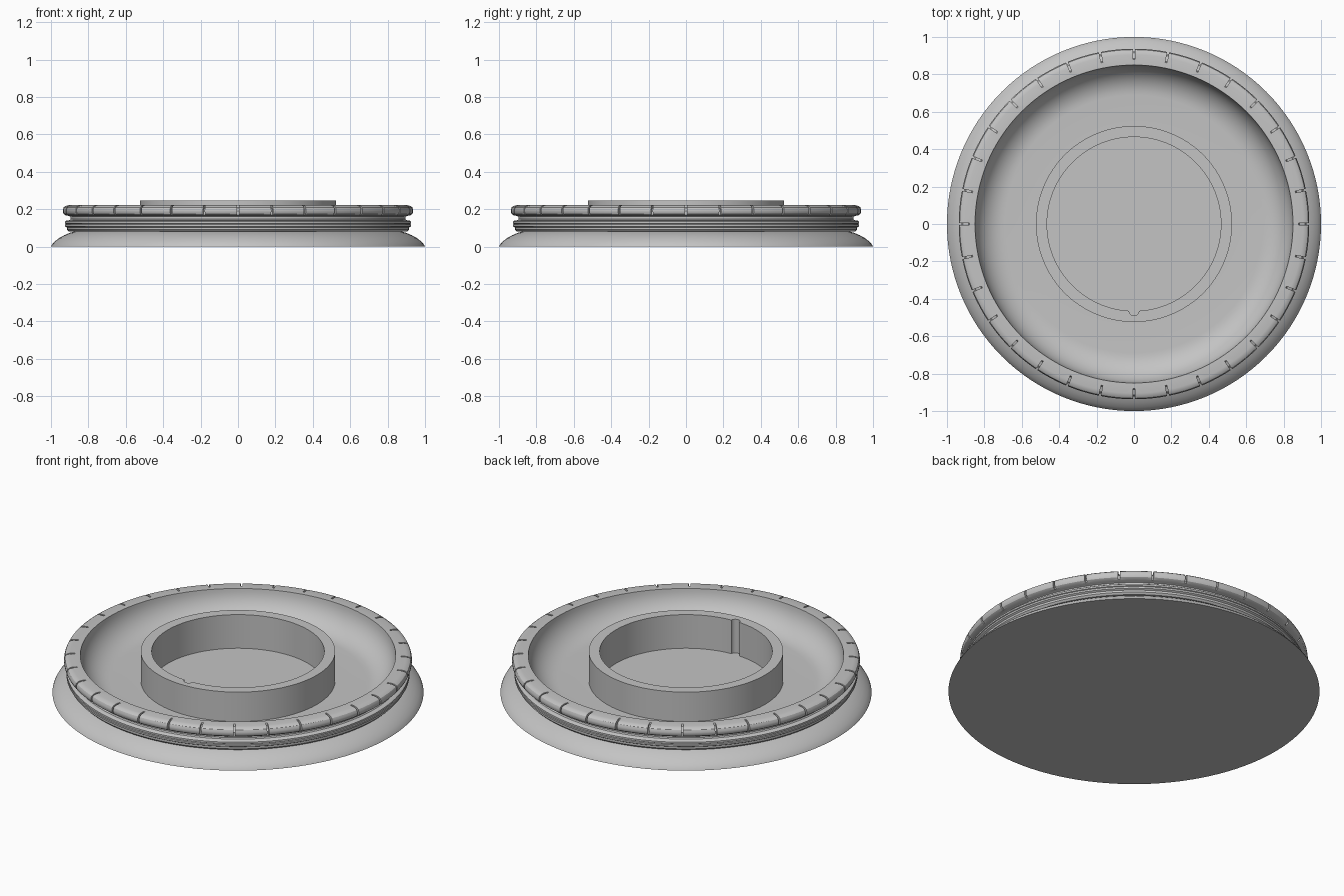
import bpy, bmesh, math
from mathutils import Matrix, Vector

if "Cube" in bpy.data.objects:
    bpy.data.objects.remove(bpy.data.objects["Cube"], do_unlink=True)

SEGMENTS = 128
NOTCHES = 32

grey = bpy.data.materials.new("plain_grey")
grey.use_nodes = True
grey.diffuse_color = (0.55, 0.55, 0.55, 1)
grey.node_tree.nodes["Principled BSDF"].inputs["Base Color"].default_value = (0.55, 0.55, 0.55, 1)


def make_object(name, bm):
    bmesh.ops.recalc_face_normals(bm, faces=bm.faces)
    mesh = bpy.data.meshes.new(name)
    bm.to_mesh(mesh)
    bm.free()
    mesh.materials.append(grey)
    obj = bpy.data.objects.new(name, mesh)
    bpy.context.collection.objects.link(obj)
    return obj


def revolve(name, profile, closed=False):
    """Turn an (r, z) profile around the z axis."""
    bm = bmesh.new()
    verts = [bm.verts.new((r, 0, z)) for r, z in profile]
    edges = [bm.edges.new(pair) for pair in zip(verts, verts[1:])]
    if closed:
        edges.append(bm.edges.new((verts[-1], verts[0])))
    bmesh.ops.spin(bm, geom=verts + edges, cent=(0, 0, 0), axis=(0, 0, 1),
                   angle=math.tau, steps=SEGMENTS)
    bmesh.ops.remove_doubles(bm, verts=bm.verts, dist=1e-5)
    return make_object(name, bm)


def cut(obj, cutter):
    cutter.hide_render = True
    mod = obj.modifiers.new("cut", 'BOOLEAN')
    mod.operation = 'DIFFERENCE'
    mod.solver = 'EXACT'
    mod.object = cutter
    select(obj)
    bpy.ops.object.modifier_apply(modifier=mod.name)
    bpy.data.objects.remove(cutter, do_unlink=True)


def select(obj):
    bpy.ops.object.select_all(action='DESELECT')
    obj.select_set(True)
    bpy.context.view_layer.objects.active = obj


# Dish: flared foot, lower bead, neck, rounded rim and hollow bowl
foot = [(0, 0), (1, 0), (0.995, 0.01), (0.98, 0.027), (0.957, 0.045),
        (0.93, 0.06), (0.90, 0.073), (0.875, 0.08)]
bead = [(0.905, 0.08), (0.915, 0.09), (0.915, 0.102), (0.925, 0.108), (0.925, 0.118),
        (0.92, 0.121), (0.925, 0.124), (0.925, 0.134), (0.918, 0.139), (0.9, 0.141)]
neck = [(0.895, 0.147), (0.895, 0.16), (0.905, 0.164)]
rim = [(0.92, 0.166), (0.932, 0.174), (0.937, 0.185), (0.937, 0.198),
       (0.932, 0.21), (0.922, 0.217), (0.905, 0.221), (0.85, 0.221)]
bowl = [(0.69 + 0.16 * math.cos(a), 0.23 - 0.16 * math.sin(a))
        for a in (math.radians(d) for d in range(10, 91, 8))]
floor = [(0.69, 0.07), (0.5, 0.07), (0.5, 0.045), (0, 0.045)]
dish = revolve("dish", foot + bead + neck + rim + bowl + floor)

# Thin slits around the rim
slit = [(0.875, 0.23), (0.885, 0.21), (0.912, 0.2), (0.92, 0.19),
        (0.92, 0.162), (0.96, 0.162), (0.96, 0.23)]
bm = bmesh.new()
for i in range(NOTCHES):
    turn = Matrix.Rotation(math.tau * i / NOTCHES, 3, 'Z')
    sides = [[bm.verts.new(turn @ Vector((r, y, z))) for r, z in slit]
             for y in (-0.005, 0.005)]
    bm.faces.new(sides[0])
    bm.faces.new(sides[1][::-1])
    for j in range(len(slit)):
        k = (j + 1) % len(slit)
        bm.faces.new((sides[0][j], sides[1][j], sides[1][k], sides[0][k]))
cut(dish, make_object("slit_cutter", bm))

# Upright collar in the middle
collar = revolve("collar", [(0.465, 0.04), (0.524, 0.04), (0.524, 0.245), (0.465, 0.245)],
                 closed=True)

# Rounded keyway on the inner front of the collar
bm = bmesh.new()
bmesh.ops.create_cone(bm, cap_ends=True, segments=24, radius1=0.027, radius2=0.027,
                      depth=0.4, matrix=Matrix.Translation((0, -0.463, 0.15)))
cut(collar, make_object("keyway_cutter", bm))

for part in (dish, collar):
    select(part)
    bpy.ops.object.shade_smooth_by_angle(angle=math.radians(30))
